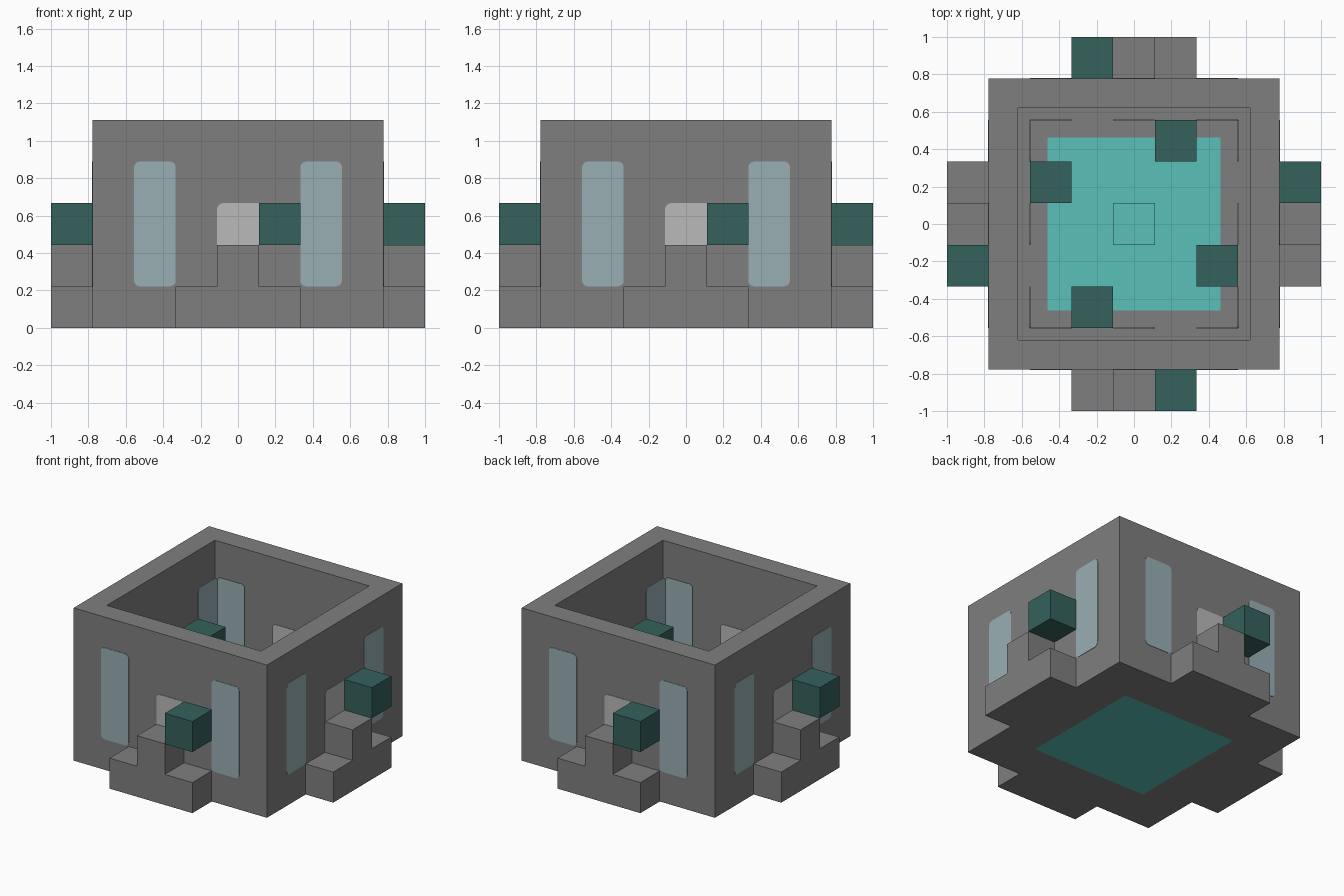
import bpy, bmesh, math
from mathutils import Matrix, Vector

U = 2 / 9  # block size: the model is laid out on a 9 x 9 x 5 grid

if "Cube" in bpy.data.objects:
    bpy.data.objects.remove(bpy.data.objects["Cube"], do_unlink=True)


def material(name, rgb):
    m = bpy.data.materials.new(name)
    m.use_nodes = True
    m.diffuse_color = (*rgb, 1)
    m.node_tree.nodes["Principled BSDF"].inputs["Base Color"].default_value = (*rgb, 1)
    return m


stone = material("stone grey", (0.212, 0.212, 0.212))
teal = material("bright teal", (0.105, 0.53, 0.49))
dark_teal = material("dark teal", (0.035, 0.122, 0.11))
glass = material("pale blue glass", (0.32, 0.43, 0.46))
door_grey = material("light grey", (0.49, 0.49, 0.49))


def finish(bm, name, *mats):
    bmesh.ops.recalc_face_normals(bm, faces=bm.faces)
    mesh = bpy.data.meshes.new(name)
    bm.to_mesh(mesh)
    bm.free()
    for m in mats:
        mesh.materials.append(m)
    obj = bpy.data.objects.new(name, mesh)
    bpy.context.collection.objects.link(obj)
    return obj


def box(name, lo, hi, mat, turn=Matrix()):
    """Box between two corners given in blocks."""
    lo, hi = Vector(lo) * U, Vector(hi) * U
    bm = bmesh.new()
    bmesh.ops.create_cube(bm, size=1)
    bmesh.ops.scale(bm, vec=hi - lo, verts=bm.verts)
    bmesh.ops.translate(bm, vec=(lo + hi) / 2, verts=bm.verts)
    bm.transform(turn)
    return finish(bm, name, mat)


def panel(name, x0, x1, z0, z1, y, mat, turn, radii, r=0.03, thick=0.006):
    """Thin plate centred on a wall face; radii flags which corners are round
    (bottom left, bottom right, top right, top left)."""
    x0, x1, z0, z1, y = (v * U for v in (x0, x1, z0, z1, y))
    corners = [(x0, z0, 1, 1), (x1, z0, -1, 1), (x1, z1, -1, -1), (x0, z1, 1, -1)]
    bm = bmesh.new()
    ring = []
    for i, (x, z, sx, sz) in enumerate(corners):
        if not radii[i]:
            ring.append(bm.verts.new((x, y - thick / 2, z)))
            continue
        for k in range(5):
            a = math.radians(180 + 90 * i + 22.5 * k)
            ring.append(bm.verts.new((x + sx * r + r * math.cos(a), y - thick / 2,
                                      z + sz * r + r * math.sin(a))))
    face = bm.faces.new(ring)
    out = bmesh.ops.extrude_face_region(bm, geom=[face])
    moved = [v for v in out["geom"] if isinstance(v, bmesh.types.BMVert)]
    bmesh.ops.translate(bm, vec=(0, thick, 0), verts=moved)
    bm.transform(turn)
    return finish(bm, name, mat)


# Hollow building: open top, floor and underside with a teal square
bm = bmesh.new()
bmesh.ops.create_cube(bm, size=1)
bmesh.ops.scale(bm, vec=(7 * U, 7 * U, 5 * U), verts=bm.verts)
bmesh.ops.translate(bm, vec=(0, 0, 2.5 * U), verts=bm.verts)
top = max(bm.faces, key=lambda f: f.calc_center_median().z)
bottom = min(bm.faces, key=lambda f: f.calc_center_median().z)
bmesh.ops.inset_individual(bm, faces=[top], thickness=U)
floor = bmesh.ops.extrude_discrete_faces(bm, faces=[top])["faces"][0]
bmesh.ops.translate(bm, vec=(0, 0, -4 * U), verts=floor.verts)
bmesh.ops.inset_individual(bm, faces=[floor], thickness=U)
bmesh.ops.inset_individual(bm, faces=[bottom], thickness=2 * U)
floor.material_index = bottom.material_index = 1
finish(bm, "walls_and_floor", stone, teal)

# Block in the middle of the floor
box("centre_block", (-0.5, -0.5, 1), (0.5, 0.5, 2), teal)

ALL = (1, 1, 1, 1)
TOP_LEFT = (0, 0, 0, 1)
TOP_RIGHT = (0, 0, 1, 0)

# The same entrance and windows on all four sides
for i, side in enumerate(("front", "left", "back", "right")):
    turn = Matrix.Rotation(math.radians(90 * i), 4, "Z")
    box(side + "_lower_step", (-1.5, -4.5, 0), (1.5, -3.5, 1), stone, turn)
    box(side + "_upper_step", (-0.5, -4.5, 1), (0.5, -3.5, 2), stone, turn)
    box(side + "_outer_button", (0.5, -4.5, 2), (1.5, -3.5, 3), dark_teal, turn)
    box(side + "_inner_button", (-1.5, -2.5, 2), (-0.5, -1.5, 3), dark_teal, turn)
    for face, y, shape in (("outer", -3.5, TOP_LEFT), ("inner", -2.5, TOP_RIGHT)):
        panel(f"{side}_{face}_door", -0.5, 0.5, 1, 3, y, door_grey, turn, shape)
        for label, x in (("a", -2.5), ("b", 1.5)):
            panel(f"{side}_{face}_window_{label}", x, x + 1, 1, 4, y, glass, turn, ALL)
